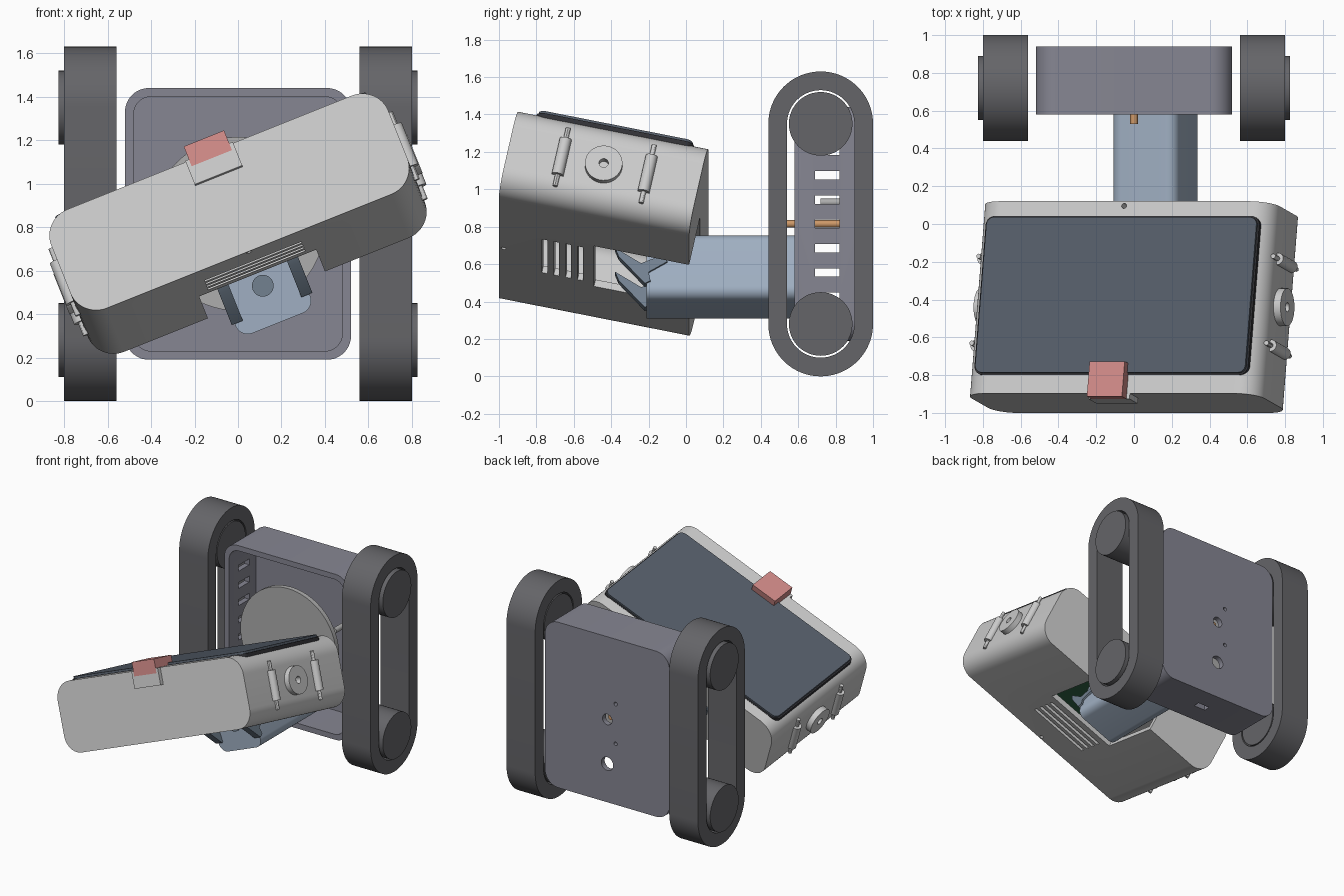
import bpy, bmesh, math
from mathutils import Matrix, Vector

if "Cube" in bpy.data.objects:
    bpy.data.objects.remove(bpy.data.objects["Cube"])

ROLL, PITCH = math.radians(21.8), math.radians(12)
# head frame: centred on the neck axis, rolled and pitched; fork/neck are only rolled
HEAD = (Matrix.Translation((0, -0.44, 0.816)) @ Matrix.Rotation(-ROLL, 4, 'Y')
        @ Matrix.Rotation(-PITCH, 4, 'X'))
TILT = Matrix.Rotation(-ROLL, 4, 'Y')


def mat(name, rgb):
    m = bpy.data.materials.new(name)
    m.diffuse_color = (*rgb, 1)
    m.use_nodes = True
    m.node_tree.nodes["Principled BSDF"].inputs["Base Color"].default_value = m.diffuse_color
    return m


SHELL = mat("shell_grey", (0.60, 0.60, 0.62))
RUBBER = mat("rubber", (0.13, 0.13, 0.14))
BODY = mat("body_violet_grey", (0.24, 0.24, 0.29))
METAL = mat("metal", (0.42, 0.42, 0.42))
SCREEN = mat("screen_glass", (0.09, 0.11, 0.14))
BLACK = mat("frame_black", (0.03, 0.03, 0.035))
BLUE = mat("neck_blue", (0.35, 0.43, 0.54))
FORK = mat("fork_blue", (0.17, 0.22, 0.28))
RED = mat("camera_red", (0.62, 0.25, 0.24))
GREEN = mat("board_green", (0.03, 0.12, 0.06))
ORANGE = mat("axle_orange", (0.62, 0.32, 0.14))


def rrect(cx, cy, w, h, r=0.0, n=10):
    """Outline of a rectangle with rounded corners."""
    if r == 0:
        return [(cx + i * w / 2, cy + j * h / 2) for i, j in ((1, 1), (-1, 1), (-1, -1), (1, -1))]
    pts = []
    for k, (i, j) in enumerate(((1, 1), (-1, 1), (-1, -1), (1, -1))):
        for s in range(n + 1):
            t = math.pi / 2 * (k + s / n)
            p = (cx + i * (w / 2 - r) + r * math.cos(t), cy + j * (h / 2 - r) + r * math.sin(t))
            if not pts or math.dist(p, pts[-1]) > 1e-5:
                pts.append(p)
    if math.dist(pts[0], pts[-1]) < 1e-5:
        pts.pop()
    return pts


def circle(cx, cy, r, n=40):
    return [(cx + r * math.cos(2 * math.pi * k / n), cy + r * math.sin(2 * math.pi * k / n))
            for k in range(n)]


def prism(name, pts, a, b, axis, material=None, frame=None):
    """Extrude an outline from a to b along an axis."""
    put = {'x': lambda p, t: (t, p[0], p[1]), 'y': lambda p, t: (p[0], t, p[1]),
           'z': lambda p, t: (p[0], p[1], t)}[axis]
    bm = bmesh.new()
    lo = [bm.verts.new(put(p, a)) for p in pts]
    hi = [bm.verts.new(put(p, b)) for p in pts]
    bm.faces.new(lo)
    bm.faces.new(hi)
    for k in range(len(pts)):
        j = (k + 1) % len(pts)
        bm.faces.new((lo[k], lo[j], hi[j], hi[k]))
    bmesh.ops.recalc_face_normals(bm, faces=bm.faces)
    me = bpy.data.meshes.new(name)
    bm.to_mesh(me)
    bm.free()
    ob = bpy.data.objects.new(name, me)
    bpy.context.collection.objects.link(ob)
    if material:
        me.materials.append(material)
    if frame:
        me.transform(frame)
    return ob


def activate(ob):
    bpy.ops.object.select_all(action='DESELECT')
    ob.select_set(True)
    bpy.context.view_layer.objects.active = ob


def cut(ob, *outline):
    """Subtract an extruded outline (points, from, to, axis)."""
    c = prism("cutter", *outline)
    c.hide_render = True
    activate(ob)
    m = ob.modifiers.new("cut", 'BOOLEAN')
    m.operation, m.solver, m.object = 'DIFFERENCE', 'EXACT', c
    bpy.ops.object.modifier_apply(modifier=m.name)
    bpy.data.objects.remove(c)


# tracks and wheels
for s, side in ((1, "right"), (-1, "left")):
    t = prism(side + "_track", rrect(0.72, 0.815, 0.56, 1.63, 0.28, 20), s * 0.56, s * 0.80, 'x', RUBBER)
    cut(t, rrect(0.72, 0.815, 0.36, 1.43, 0.18, 20), s * 0.5, s * 0.9, 'x')
    for z, end in ((0.28, "lower"), (1.35, "upper")):
        prism(f"{side}_{end}_wheel", circle(0.72, z, 0.17, 48), s * 0.56, s * 0.825, 'x', RUBBER)

# body tray, open at the front, with side vents and holes in the back
body = prism("body", rrect(0, 0.815, 1.04, 1.25, 0.11), 0.58, 0.94, 'y', BODY)
cut(body, rrect(0, 0.815, 0.96, 1.17, 0.08), 0.5, 0.90, 'y')
for k in range(7):
    cut(body, rrect(0.755, 0.425 + 0.13 * k, 0.13, 0.045), -0.6, 0.6, 'x')
for x, z, r in ((0, 0.815, 0.04), (0, 0.48, 0.05), (-0.07, 0.95, 0.014), (-0.07, 0.65, 0.014)):
    cut(body, circle(x, z, r, 24), 0.85, 1.0, 'y')
cut(body, rrect(0.0, 0.76, 0.1, 0.05), 0.1, 0.26, 'z')

# turning plate, axle and stud inside the body
prism("turning_disc", circle(0, 0.815, 0.40, 64), 0.60, 0.635, 'y', METAL)
prism("axle", circle(0, 0.815, 0.02, 20), 0.53, 0.90, 'y', ORANGE)
prism("stud", circle(0.30, 0.93, 0.02, 16), 0.72, 0.90, 'y', METAL)

# neck block and fork, rolled with the head (u, v in the rolled frame)
U, V = 0.303, 0.45
prism("neck", rrect(U, V, 0.37, 0.37, 0.06), -0.21, 0.60, 'y', BLUE, TILT)
prism("neck_pivot", circle(U, V + 0.0, 0.05, 32), -0.22, -0.20, 'y', FORK, TILT)
arm = [(-0.38, 0.54), (-0.36, 0.49), (-0.22, 0.335), (-0.19, 0.35), (-0.20, 0.40),
       (-0.10, 0.46), (-0.12, 0.50), (-0.24, 0.45)]
for s, side in ((1, "right"), (-1, "left")):
    prism(side + "_fork_arm", arm, U + s * 0.145, U + s * 0.20, 'x', FORK, TILT)

# head shell: hollow, with neck opening, louvre slots and pin holes
head = prism("head_shell", rrect(0, 0, 1.67, 0.50, 0.13, 12), -0.52, 0.52, 'y', SHELL)
cut(head, rrect(0, 0, 1.59, 0.42, 0.09, 12), -0.48, 0.48, 'y')
cut(head, rrect(0, -0.15, 0.58, 0.36), 0.0, 0.6, 'y')
for ly in (-0.27, -0.205, -0.14, -0.075):
    cut(head, rrect(0.0, ly, 0.48, 0.03), -0.3, -0.15, 'z')
cut(head, circle(0, 0.495, 0.014, 16), 0.15, 0.3, 'z')
cut(head, circle(0, -0.495, 0.014, 16), -0.3, -0.15, 'z')
head.data.transform(HEAD)

# screen and circuit board
prism("screen_frame", rrect(0, 0.01, 1.56, 0.86, 0.05), 0.225, 0.252, 'z', BLACK, HEAD)
prism("screen", rrect(0, 0.01, 1.54, 0.84, 0.04), 0.25, 0.268, 'z', SCREEN, HEAD)
prism("circuit_board", rrect(0, -0.02, 0.80, 0.70), 0.03, 0.05, 'z', GREEN, HEAD)

# camera block and its bracket on the front edge
prism("camera_block", rrect(0, -0.455, 0.20, 0.19), 0.215, 0.315, 'z', RED, HEAD)
prism("camera_bracket", rrect(0, -0.525, 0.235, 0.05), 0.13, 0.25, 'z', SHELL, HEAD)

# knobs and pins on both ends of the head
for s, side in ((1, "right"), (-1, "left")):
    knob = prism(side + "_knob", circle(0, 0, 0.10, 40), s * 0.82, s * 0.875, 'x', SHELL)
    cut(knob, circle(0, 0, 0.025, 20), s * 0.80, s * 0.9, 'x')
    knob.data.transform(HEAD)
    for ly, pos in ((-0.23, "front"), (0.24, "rear")):
        prism(f"{side}_{pos}_pin", circle(s * 0.84, ly, 0.032, 20), -0.105, 0.105, 'z', SHELL, HEAD)
        prism(f"{side}_{pos}_pin_tip", circle(s * 0.84, ly, 0.013, 12), -0.17, 0.17, 'z', SHELL, HEAD)

# smooth the rounded sides, keep edges sharp
for ob in list(bpy.context.scene.objects):
    activate(ob)
    bpy.ops.object.shade_smooth_by_angle(angle=math.radians(30))
